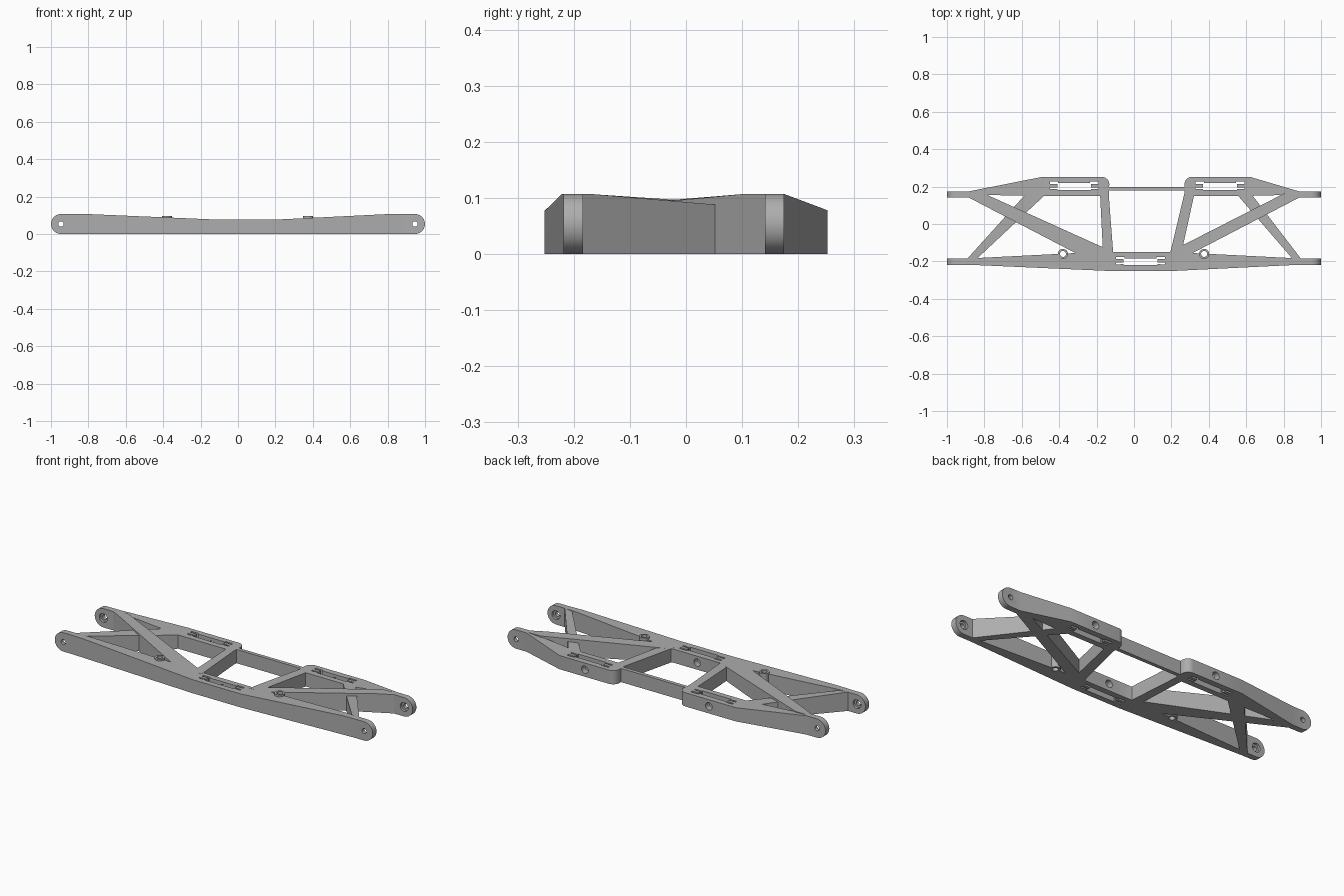
import bpy, bmesh, math
from mathutils import Matrix

cube = bpy.data.objects.get("Cube")
if cube:
    bpy.data.objects.remove(cube)

grey = bpy.data.materials.new("mid_grey")
grey.use_nodes = True
grey.diffuse_color = (0.42, 0.42, 0.42, 1)
grey.node_tree.nodes["Principled BSDF"].inputs["Base Color"].default_value = grey.diffuse_color


def make(name, bm):
    bmesh.ops.recalc_face_normals(bm, faces=bm.faces)
    mesh = bpy.data.meshes.new(name)
    bm.to_mesh(mesh)
    bm.free()
    mesh.materials.append(grey)
    ob = bpy.data.objects.new(name, mesh)
    bpy.context.collection.objects.link(ob)
    return ob


def prism(name, pts, low, high, axis="z"):
    """Extrude a plan outline along z, or a side outline along y."""
    bm = bmesh.new()
    place = (lambda a, b, h: (a, b, h)) if axis == "z" else (lambda a, b, h: (a, h, b))
    rings = [[bm.verts.new(place(a, b, h)) for a, b in pts] for h in (low, high)]
    for ring in rings:
        bm.faces.new(ring)
    n = len(pts)
    for i in range(n):
        j = (i + 1) % n
        bm.faces.new((rings[0][i], rings[0][j], rings[1][j], rings[1][i]))
    return make(name, bm)


def arc(cx, cy, r, start, end, steps=12):
    return [(cx + r * math.cos(math.radians(start + (end - start) * i / steps)),
             cy + r * math.sin(math.radians(start + (end - start) * i / steps)))
            for i in range(steps + 1)]


def rod(name, x, y, r, low, high, axis="z"):
    return prism(name, arc(x, y, r, 0, 345, 23), low, high, axis)


def box(name, x0, x1, y0, y1):
    return prism(name, [(x0, y0), (x1, y0), (x1, y1), (x0, y1)], -0.1, 0.3)


def combine(target, other, operation):
    mod = target.modifiers.new("combine", "BOOLEAN")
    mod.operation = operation
    mod.solver = "EXACT"
    mod.object = other
    bpy.context.view_layer.objects.active = target
    bpy.ops.object.modifier_apply(modifier=mod.name)
    bpy.data.objects.remove(other)


def flip(pts):
    return [(-x, y) for x, y in pts]


def silhouette(name, dip):
    """Side outline with round ends and a lowered middle."""
    r = 0.0535
    pts = arc(1 - r, r, r, -90, 90) + dip + arc(r - 1, r, r, 90, 270)
    return prism(name, pts, -0.4, 0.4, "y")


T = 0.15  # blank height before trimming to the silhouette

# Front rail with central pad and long diagonal arms
frame = prism("suspension_frame", [
    (-1.01, -.218), (-.88, -.218), (-.11, -.252), (.19, -.252), (.88, -.218), (1.01, -.218),
    (1.01, -.184), (.88, -.184), (.31, -.155), (.19, -.15), (-.11, -.15), (-.31, -.155),
    (-.88, -.184), (-1.01, -.184)], -.05, T)
arm = [(-.9, .15), (-.31, -.157), (-.2, -.19), (-.105, -.152), (-.8, .162), (-.87, .165)]
right_arm = flip(arm)
right_arm[3] = (.185, -.152)
for pts in (arm, right_arm):
    combine(frame, prism("diagonal_arm", pts, -.05, T), "UNION")
combine(frame, silhouette("front_trim", [(.81, .107), (.2, .077), (-.11, .077), (-.81, .107)]),
        "INTERSECT")

# Rear rails with rounded pads, each with a brace and a cross leg
rear = prism("rear_rail", [(-1.01, .141), (-.89, .141), (-.8, .155), (-.47, .15), (-.135, .15)]
             + arc(-.172, .212, .04, 0, 90, 8)
             + [(-.49, .252), (-.88, .175), (-1.01, .175)], -.05, T)
parts = [
    ("rear_rail", [(1.01, .141), (.89, .141), (.8, .155), (.6, .15), (.27, .15)]
     + arc(.31, .212, .04, 180, 90, 8) + [(.62, .252), (.88, .175), (1.01, .175)]),
    ("rear_tie_bar", [(-.16, .178), (.3, .178), (.3, .199), (-.16, .199)]),
    ("brace", [(-.9, -.195), (-.85, -.195), (-.46, .17), (-.57, .17)]),
    ("brace", [(.9, -.195), (.855, -.195), (.54, .17), (.62, .17)]),
    ("cross_leg", [(-.165, -.17), (-.11, -.17), (-.136, .17), (-.182, .17)]),
    ("cross_leg", [(.19, -.17), (.25, -.17), (.325, .17), (.271, .17)]),
]
for name, pts in parts:
    combine(rear, prism(name, pts, -.05, T), "UNION")
combine(rear, silhouette("rear_trim", [(.88, .107), (.62, .078), (-.49, .078), (-.88, .107)]),
        "INTERSECT")
combine(frame, rear, "UNION")

# Raised bosses beside the front rail
for x in (-.38, .375):
    combine(frame, rod("boss", x, -.16, .027, 0, .097), "UNION")
    combine(frame, rod("boss_hole", x, -.16, .016, -.1, .3), "DIFFERENCE")

# Pivot holes with wider recesses on the inner faces
for x in (-.9465, .9465):
    combine(frame, rod("pivot_hole", x, .0535, .014, -.4, .4, "y"), "DIFFERENCE")
    combine(frame, rod("pivot_recess", x, .0535, .025, -.198, .155, "y"), "DIFFERENCE")

# Clip slots and screw holes in the three pads
for x, y in ((-.32, .2), (.46, .2), (.035, -.202)):
    combine(frame, box("clip_slot", x - .09, x + .09, y - .018, y + .018), "DIFFERENCE")
    for s in (-1, 1):
        a, b = sorted((x + s * .085, x + s * .13))
        combine(frame, box("clip_hook", a, b, y + .014, y + .026), "DIFFERENCE")
        a, b = sorted((x + s * .108, x + s * .13))
        combine(frame, box("clip_tip", a, b, y - .014, y - .004), "DIFFERENCE")
        a, b = sorted((x + s * .085, x + s * .118))
        combine(frame, box("clip_link", a, b, y - .012, y - .004), "DIFFERENCE")
    combine(frame, rod("screw_hole", x, .04, .021, y, y + .075, "y"), "DIFFERENCE")

# Smooth the round parts, keep the edges crisp
bpy.ops.object.select_all(action="DESELECT")
frame.select_set(True)
bpy.context.view_layer.objects.active = frame
bpy.ops.object.shade_smooth_by_angle(angle=math.radians(25))
